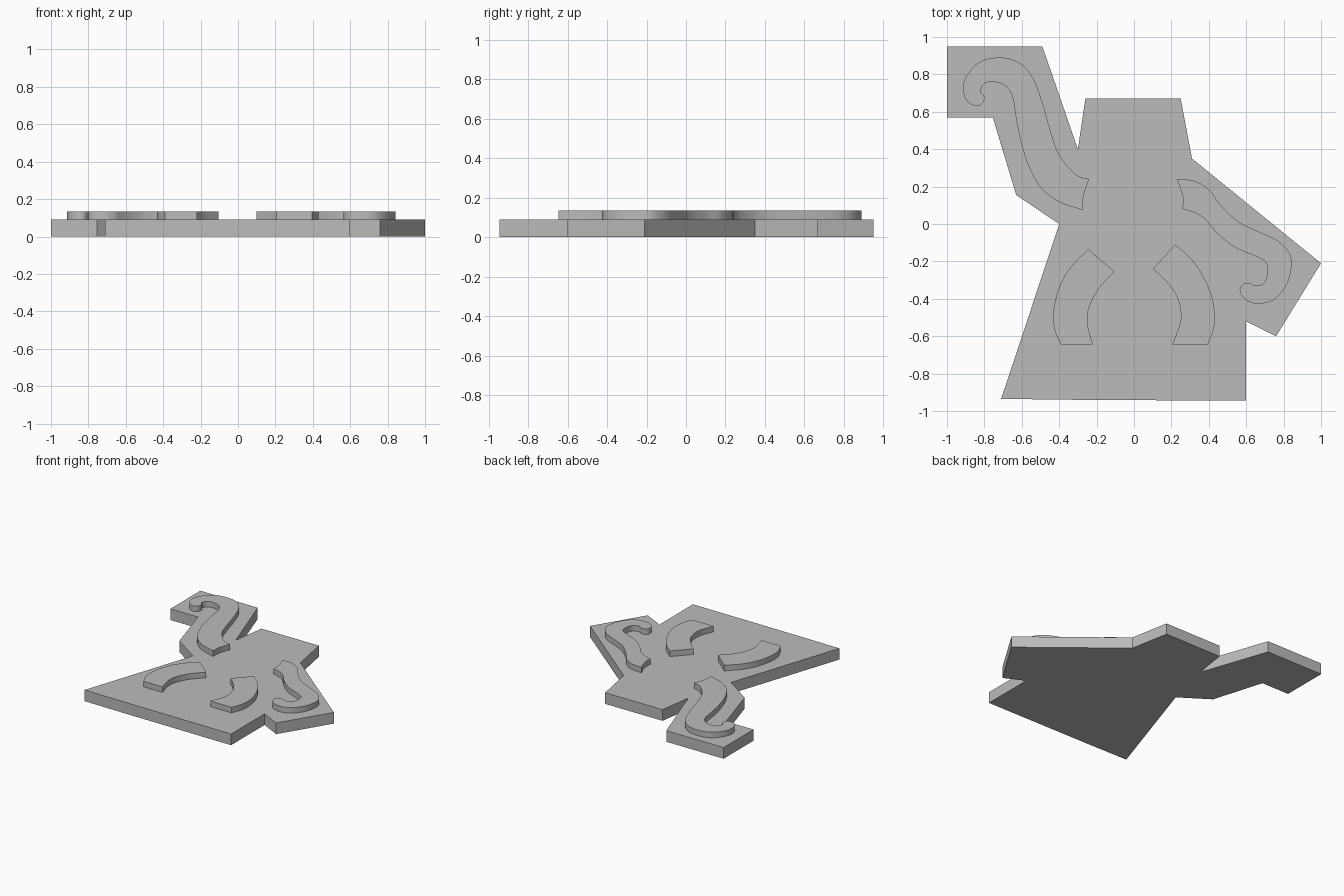
import bpy
import bmesh
from math import radians
from mathutils import Vector

default_cube = bpy.data.objects.get("Cube")
if default_cube:
    bpy.data.objects.remove(default_cube, do_unlink=True)

PLATE_TOP = 0.09
RELIEF_TOP = 0.135
SINK = 0.01

grey = bpy.data.materials.new("plain grey")
grey.use_nodes = True
grey.diffuse_color = (0.5, 0.5, 0.5, 1)
grey.node_tree.nodes["Principled BSDF"].inputs["Base Color"].default_value = grey.diffuse_color


def smooth_run(points, steps=5):
    """Catmull-Rom curve through the points, without the last point."""
    pts = [Vector(p) for p in points]
    if len(pts) == 2:
        return pts[:1]
    padded = [2 * pts[0] - pts[1]] + pts + [2 * pts[-1] - pts[-2]]
    result = []
    for a, b, c, d in zip(padded, padded[1:], padded[2:], padded[3:]):
        for i in range(steps):
            t = i / steps
            result.append(0.5 * (2 * b + (c - a) * t
                                 + (2 * a - 5 * b + 4 * c - d) * t ** 2
                                 + (3 * b - a - 3 * c + d) * t ** 3))
    return result


def closed_outline(*runs):
    """Join smooth runs at sharp corners; each run ends where the next begins."""
    outline = []
    for run, following in zip(runs, runs[1:] + runs[:1]):
        outline += smooth_run(run + following[:1])
    return outline


def extrude_outline(name, outline, bottom, top):
    bm = bmesh.new()
    face = bm.faces.new([bm.verts.new((p[0], p[1], bottom)) for p in outline])
    extruded = bmesh.ops.extrude_face_region(bm, geom=[face], use_keep_orig=True)
    moved = [v for v in extruded["geom"] if isinstance(v, bmesh.types.BMVert)]
    bmesh.ops.translate(bm, verts=moved, vec=(0, 0, top - bottom))
    bmesh.ops.recalc_face_normals(bm, faces=bm.faces)
    mesh = bpy.data.meshes.new(name)
    bm.to_mesh(mesh)
    bm.free()
    mesh.materials.append(grey)
    obj = bpy.data.objects.new(name, mesh)
    bpy.context.collection.objects.link(obj)
    return obj


def relief(name, *runs):
    obj = extrude_outline(name, closed_outline(*runs), PLATE_TOP - SINK, RELIEF_TOP)
    bpy.ops.object.select_all(action="DESELECT")
    obj.select_set(True)
    bpy.context.view_layer.objects.active = obj
    bpy.ops.object.shade_smooth_by_angle(angle=radians(35))


# Angular base plate
extrude_outline("base_plate", [
    (-1, .95), (-.49, .95), (-.3, .4), (-.26, .67), (.25, .67), (.31, .35),
    (1, -.21), (.76, -.6), (.6, -.52), (.6, -.945), (-.3, -.94), (-.71, -.935),
    (-.4, 0), (-.63, .155), (-.755, .57), (-1, .57)], 0, PLATE_TOP)

# Raised arm with a hooked end
relief("right_arm", [
    (-.24, .24), (-.31, .265), (-.4, .37), (-.45, .51), (-.49, .65), (-.54, .78),
    (-.61, .86), (-.71, .89), (-.82, .87), (-.89, .8), (-.915, .73), (-.895, .66),
    (-.845, .63), (-.81, .645), (-.8, .68), (-.82, .71), (-.8, .75), (-.75, .76),
    (-.69, .74), (-.65, .68), (-.63, .56), (-.6, .42), (-.555, .29), (-.49, .185),
    (-.395, .115)], [(-.275, .075), (-.27, .15)])

# Raised lowered arm, curling inward
relief("left_arm", [
    (.23, .24), (.325, .23), (.405, .18), (.46, .105), (.555, .015), (.665, -.04),
    (.77, -.09), (.835, -.165), (.84, -.245), (.81, -.335), (.74, -.41), (.645, -.425),
    (.585, -.395), (.565, -.35), (.585, -.32), (.615, -.315), (.65, -.33), (.695, -.315),
    (.715, -.25), (.7, -.2), (.645, -.17), (.54, -.125), (.445, -.05), (.38, .025),
    (.325, .06)], [(.26, .08), (.26, .15)])

# Raised bowed legs
relief("right_leg",
       [(-.245, -.135)],
       [(-.105, -.255), (-.195, -.355), (-.245, -.465), (-.245, -.55)],
       [(-.22, -.645)],
       [(-.39, -.645), (-.425, -.565), (-.43, -.46), (-.395, -.325), (-.33, -.22)])
relief("left_leg",
       [(.22, -.11)],
       [(.1, -.24), (.165, -.3), (.23, -.39), (.25, -.51)],
       [(.205, -.645)],
       [(.395, -.645), (.43, -.54), (.42, -.4), (.365, -.27), (.3, -.18)])
